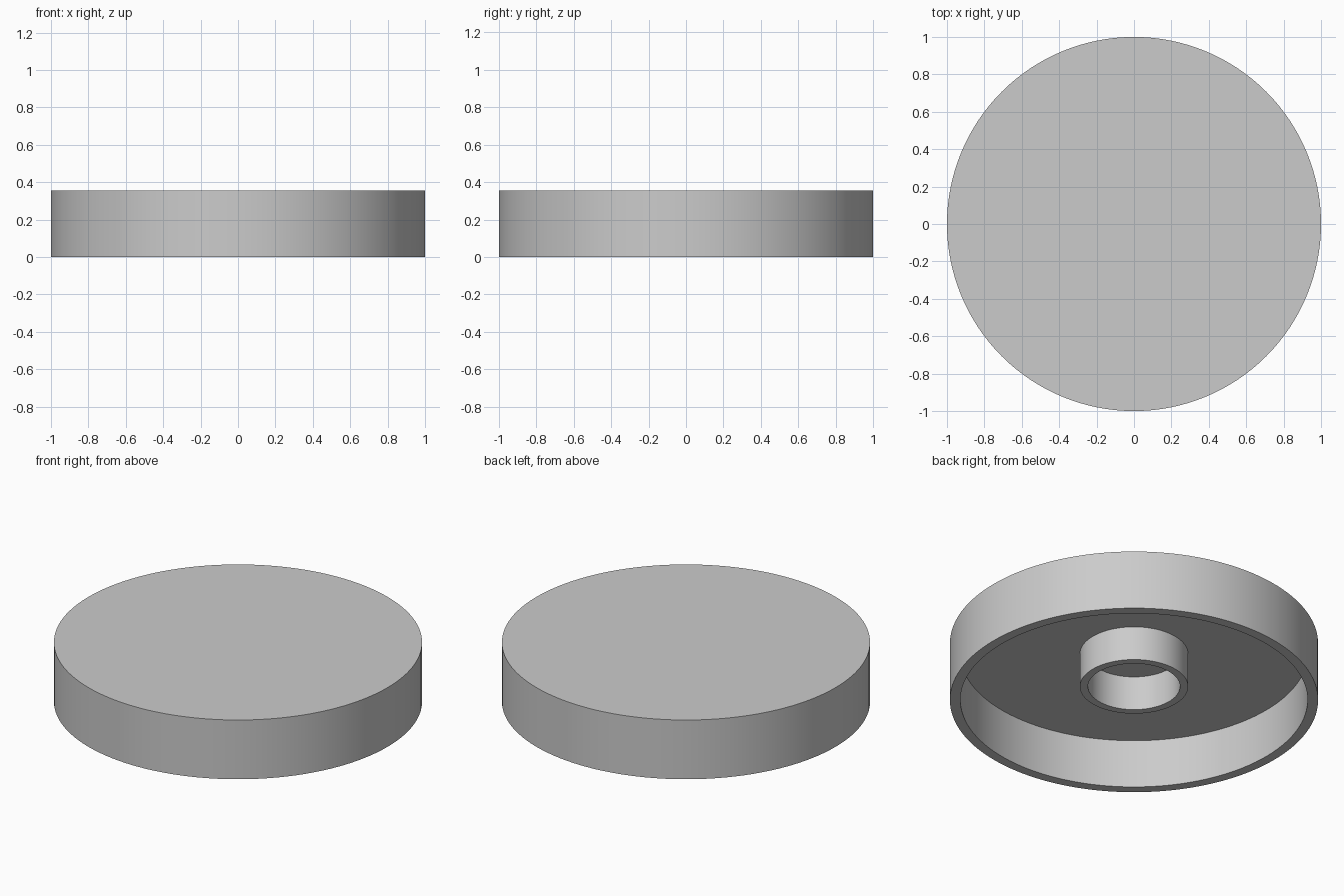
import bpy, bmesh, math

SEGMENTS = 128

if "Cube" in bpy.data.objects:
    bpy.data.objects.remove(bpy.data.objects["Cube"], do_unlink=True)

grey = bpy.data.materials.new("light_grey")
grey.use_nodes = True
colour = (0.6, 0.6, 0.6, 1)
grey.diffuse_color = colour
grey.node_tree.nodes["Principled BSDF"].inputs["Base Color"].default_value = colour


def lathe(name, profile):
    """Spin a profile of (radius, height) points around z; radius 0 is a pole."""
    bm = bmesh.new()
    verts = [bm.verts.new((r, 0, z)) for r, z in profile]
    edges = [bm.edges.new(pair) for pair in zip(verts, verts[1:])]
    bmesh.ops.spin(bm, geom=verts + edges, cent=(0, 0, 0), axis=(0, 0, 1),
                   angle=math.tau, steps=SEGMENTS, use_merge=True)
    bmesh.ops.remove_doubles(bm, verts=bm.verts, dist=0.0001)
    bmesh.ops.recalc_face_normals(bm, faces=bm.faces)
    mesh = bpy.data.meshes.new(name)
    bm.to_mesh(mesh)
    bm.free()
    mesh.materials.append(grey)
    obj = bpy.data.objects.new(name, mesh)
    bpy.context.collection.objects.link(obj)
    bpy.ops.object.select_all(action="DESELECT")
    obj.select_set(True)
    bpy.context.view_layer.objects.active = obj
    bpy.ops.object.shade_smooth_by_angle(angle=math.radians(30))
    return obj


height, floor = 0.355, 0.29
rim_in, hub_out, hub_in, hub_base = 0.943, 0.294, 0.25, 0.085

# Cap with a flat top, hollow underside and hollow central hub, as one solid
lathe("cap_with_hub", [
    (0, height), (1, height), (1, 0), (rim_in, 0), (rim_in, floor),
    (hub_out, floor), (hub_out, hub_base), (hub_in, hub_base),
    (hub_in, floor), (0, floor),
])
